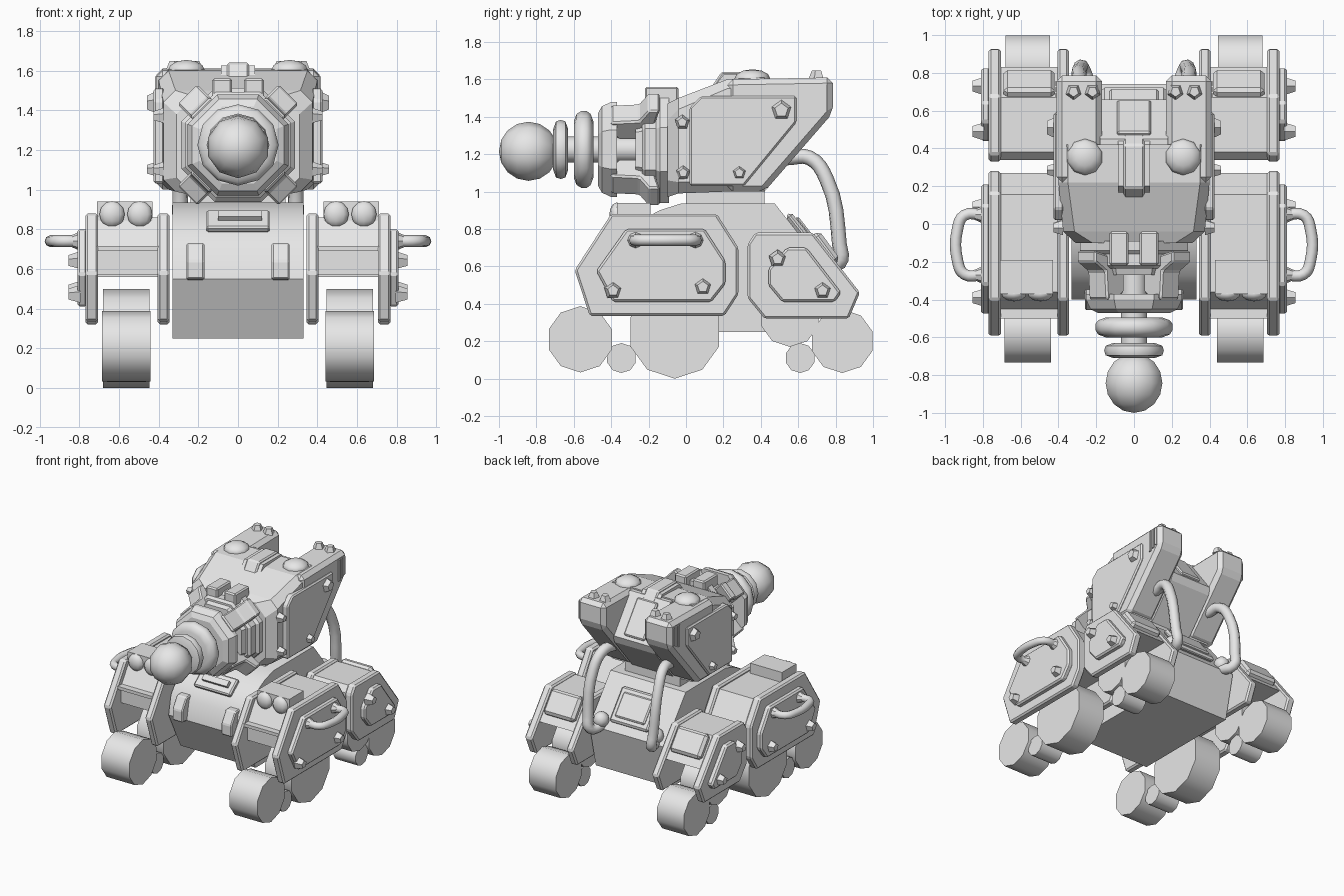
import bpy, bmesh, math
from mathutils import Vector, Matrix

if "Cube" in bpy.data.objects:
    bpy.data.objects.remove(bpy.data.objects["Cube"], do_unlink=True)

grey = bpy.data.materials.new("plain_grey")
grey.use_nodes = True
grey.diffuse_color = (0.8, 0.8, 0.8, 1)
grey.node_tree.nodes["Principled BSDF"].inputs["Base Color"].default_value = (0.8, 0.8, 0.8, 1)
AXIS = 1.225  # height of the gun axis


def finish(name, bm, bevel=0, smooth=None):
    bmesh.ops.recalc_face_normals(bm, faces=bm.faces[:])
    mesh = bpy.data.meshes.new(name)
    bm.to_mesh(mesh)
    bm.free()
    obj = bpy.data.objects.new(name, mesh)
    bpy.context.collection.objects.link(obj)
    mesh.materials.append(grey)
    if bevel:
        mod = obj.modifiers.new("bevel", "BEVEL")
        mod.width, mod.segments, mod.limit_method = bevel, 1, "ANGLE"
    if smooth:
        bpy.ops.object.select_all(action="DESELECT")
        obj.select_set(True)
        bpy.context.view_layer.objects.active = obj
        bpy.ops.object.shade_smooth_by_angle(angle=math.radians(smooth))
    return obj


def loft(name, rings, bevel=0, smooth=None):
    """Skin equal-length rings of points and cap both ends."""
    bm = bmesh.new()
    rows = [[bm.verts.new(p) for p in ring] for ring in rings]
    n = len(rows[0])
    for a, b in zip(rows, rows[1:]):
        for i in range(n):
            bm.faces.new((a[i], a[(i + 1) % n], b[(i + 1) % n], b[i]))
    bm.faces.new(rows[0])
    bm.faces.new(rows[-1][::-1])
    return finish(name, bm, bevel, smooth)


def prism(name, profile, x0, x1, bevel=0, smooth=None):
    """Side profile (y, z) extruded from x0 to x1."""
    return loft(name, [[(x, y, z) for y, z in profile] for x in (x0, x1)], bevel, smooth)


def box(name, x0, x1, y0, y1, z0, z1, bevel=0):
    return prism(name, [(y0, z0), (y1, z0), (y1, z1), (y0, z1)], x0, x1, bevel)


def slab(name, a, b, lift, x0, x1, sink=0.02, bevel=0):
    """Plate lying on the sloping line a-b of a side profile."""
    a, b = Vector(a), Vector(b)
    n = Vector((a.y - b.y, b.x - a.x)).normalized()
    return prism(name, [a - n * sink, b - n * sink, b + n * lift, a + n * lift], x0, x1, bevel)


def rivet(name, pos, direction, r, h, sides=5):
    rot = Vector(direction).to_track_quat("Z", "Y").to_matrix().to_4x4()
    bm = bmesh.new()
    bmesh.ops.create_cone(bm, cap_ends=True, segments=sides, radius1=r, radius2=r * 0.6,
                          depth=h, matrix=Matrix.Translation(pos) @ rot)
    return finish(name, bm)


def turned(name, profile, sides, turn=0, smooth=40):
    """Rings of (y, radius) around the gun axis."""
    rings = []
    for y, r in profile:
        rings.append([(r * math.cos(t), y, AXIS + r * math.sin(t))
                      for t in (math.tau * (i + turn) / sides for i in range(sides))])
    return loft(name, rings, 0, smooth)


def wheel(name, s, y, z, r, x0, x1, sides=10):
    pts = [(y + r * math.sin(math.tau * i / sides), z - r * math.cos(math.tau * i / sides))
           for i in range(sides)]
    return prism(name, pts, s * x0, s * x1, 0, 40)


def ball(name, pos, r, scale=(1, 1, 1), u=10, v=6, rot=Matrix()):
    bm = bmesh.new()
    bmesh.ops.create_uvsphere(bm, u_segments=u, v_segments=v, radius=r,
                              matrix=Matrix.Translation(pos) @ Matrix.Diagonal((*scale, 1)) @ rot)
    return finish(name, bm, 0, 60)


def tube(name, points, r):
    curve = bpy.data.curves.new(name, "CURVE")
    curve.dimensions = "3D"
    curve.bevel_depth, curve.bevel_resolution, curve.use_fill_caps = r, 2, True
    curve.resolution_u = 4
    spline = curve.splines.new("BEZIER")
    spline.bezier_points.add(len(points) - 1)
    for bp, p in zip(spline.bezier_points, points):
        bp.co = p
        bp.handle_left_type = bp.handle_right_type = "AUTO"
    obj = bpy.data.objects.new(name, curve)
    bpy.context.collection.objects.link(obj)
    curve.materials.append(grey)


# Hull with front vent and rear hatch
prism("hull", [(-0.25, 0.25), (-0.40, 0.55), (-0.37, 0.70), (-0.27, 0.83), (-0.14, 0.90), (-0.03, 0.935),
               (0.475, 0.935), (0.74, 0.60), (0.66, 0.25)], -0.33, 0.33, 0, 35)
slab("front_vent", (-0.20, 0.87), (-0.31, 0.78), -0.04, -0.16, 0.16, -0.0, 0.01).location = (0, 0, 0)
slab("front_vent_slot", (-0.285, 0.83), (-0.25, 0.86), 0.045, -0.10, 0.12)
slab("rear_hatch", (0.53, 0.866), (0.70, 0.651), 0.0, -0.17, 0.17, -0.04, 0.015)
slab("rear_hatch_screen", (0.555, 0.834), (0.675, 0.683), 0.055, -0.13, 0.13, 0, 0.01)
box("turret_ring", -0.24, 0.24, 0.0, 0.42, 0.92, 1.02)

front_plate = [(-0.595, 0.58), (-0.40, 0.88), (0.165, 0.88), (0.28, 0.70), (0.28, 0.45), (0.205, 0.335), (-0.515, 0.335)]
front_armor = [(-0.48, 0.575), (-0.32, 0.80), (0.10, 0.80), (0.21, 0.63), (0.21, 0.505), (0.135, 0.41), (-0.39, 0.41)]
front_arch = [(-0.46, 0.57), (-0.46, 0.70), (-0.36, 0.86), (0.155, 0.86), (0.27, 0.69), (0.27, 0.57)]
rear_plate = [(0.33, 0.72), (0.37, 0.78), (0.68, 0.78), (0.93, 0.46), (0.87, 0.32), (0.42, 0.32), (0.33, 0.43)]
rear_armor = [(0.44, 0.585), (0.54, 0.70), (0.645, 0.70), (0.83, 0.46), (0.795, 0.41), (0.515, 0.41), (0.44, 0.50)]
rear_arch = [(0.34, 0.56), (0.34, 0.72), (0.38, 0.765), (0.67, 0.765), (0.83, 0.56)]

for s, side in ((1, "left"), (-1, "right")):
    # Fenders: two plates, an arch between them and raised armor
    for part, plate, armor, arch in (("front", front_plate, front_armor, front_arch),
                                     ("rear", rear_plate, rear_armor, rear_arch)):
        tag = f"{side}_{part}"
        prism(tag + "_outer_fender", plate, s * 0.705, s * 0.77, 0.012)
        prism(tag + "_inner_fender", plate, s * 0.345, s * 0.405, 0.012)
        prism(tag + "_fender_arch", arch, s * 0.39, s * 0.72)
        prism(tag + "_fender_armor", armor, s * 0.76, s * 0.81, 0.012)
    box(side + "_arch_lip", s * 0.40, s * 0.71, -0.50, -0.45, 0.69, 0.715)
    slab(side + "_rear_fender_pad", (0.675, 0.765), (0.79, 0.61), 0.045, s * 0.42, s * 0.69, 0.02, 0.02)
    for y, z in ((-0.39, 0.47), (0.09, 0.49), (0.49, 0.64), (0.73, 0.47)):
        rivet(side + "_fender_rivet", (s * 0.825, y, z), (s, 0, 0), 0.05, 0.06)
    # Grab handle
    tube(side + "_handle", [(s * x, y, 0.74) for x, y in
         ((0.80, -0.27), (0.90, -0.265), (0.935, -0.19), (0.935, -0.03), (0.90, 0.045), (0.80, 0.05))], 0.03)
    for y in (-0.27, 0.05):
        rivet(side + "_handle_foot", (s * 0.825, y, 0.74), (s, 0, 0), 0.045, 0.04, 8)
    # Headlamps
    box(side + "_lamp_box", s * 0.43, s * 0.71, -0.37, -0.19, 0.80, 0.94)
    for x in (0.495, 0.635):
        ball(side + "_headlamp", (s * x, -0.37, 0.875), 0.067, (1, 0.6, 1))
    # Running gear
    for y, z, r, w in ((-0.565, 0.21, 0.177, 0.005), (-0.06, 0.25, 0.25, 0), (0.555, 0.33, 0.16, 0),
                       (0.835, 0.2, 0.17, 0), (-0.345, 0.11, 0.08, -0.02), (0.61, 0.11, 0.08, -0.02)):
        wheel(side + "_wheel", s, y, z, r, 0.445 - w, 0.68 + w)
    # Tow hooks on the prow
    prism(side + "_tow_hook", [(-0.36, 0.54), (-0.455, 0.55), (-0.455, 0.64), (-0.40, 0.73), (-0.33, 0.73)],
          s * 0.17, s * 0.26, 0.008)
    # Rear turret pods with vents and bolts
    prism(side + "_pod", [(0.22, 1.0), (0.42, 1.0), (0.785, 1.42), (0.785, 1.61), (0.22, 1.60)],
          s * 0.17, s * 0.41, 0.03)
    prism(side + "_turret_armor", [(0.02, 1.03), (0.31, 1.03), (0.59, 1.37), (0.59, 1.51), (0.08, 1.51), (0.02, 1.45)],
          s * 0.37, s * 0.425, 0.01)
    for i in range(3):
        y = 0.67 + i * 0.032
        box(side + "_vent_slat", s * 0.40, s * 0.418, y, y + 0.02, 1.40 + i * 0.015, 1.57)
    for x in (0.22, 0.32):
        rivet(side + "_pod_bolt", (s * x, 0.70, 1.625), (0, 0, 1), 0.045, 0.045)
    for x, y, z, r in ((0.435, 0.51, 1.435, 0.062), (0.40, -0.02, 1.37, 0.042),
                       (0.40, -0.015, 1.10, 0.04), (0.435, 0.285, 1.10, 0.04)):
        rivet(side + "_turret_rivet", (s * x, y, z), (s, 0, 0), r, 0.05)
    ball(side + "_roof_dome", (s * 0.26, 0.355, 1.60), 0.098, (1, 1, 0.55), 10, 6)
    box(side + "_gun_clamp", s * 0.03, s * 0.13, -0.22, -0.04, 1.46, 1.56, 0.01)
    # Coolant hoses from the pods to the hull
    tube(side + "_hose", [(s * x, y, z) for x, y, z in
         ((0.25, 0.54, 1.18), (0.265, 0.66, 1.18), (0.285, 0.75, 1.07), (0.285, 0.82, 0.72),
          (0.27, 0.82, 0.62), (0.23, 0.70, 0.62))], 0.04)
    ball(side + "_hose_socket", (s * 0.24, 0.72, 0.66), 0.06)


# Turret body: chamfered sections widening toward the back
def section(y, w, z0, z1, c):
    half = [(w - c, z0), (w, z0 + c), (w, z1 - c), (w - c, z1)]
    return [(x, y, z) for x, z in half] + [(-x, y, z) for x, z in half[::-1]]


loft("turret_body", [section(-0.10, 0.31, 0.97, 1.47, 0.09), section(-0.04, 0.375, 0.99, 1.50, 0.06),
                     section(0.22, 0.40, 1.0, 1.60, 0.05), section(0.42, 0.40, 1.0, 1.61, 0.05)])
prism("turret_back", [(0.35, 1.0), (0.42, 1.0), (0.64, 1.26), (0.66, 1.32), (0.45, 1.60), (0.35, 1.60)], -0.18, 0.18)
slab("turret_back_panel", (0.47, 1.573), (0.645, 1.34), 0.02, -0.09, 0.09, 0.01, 0.01)
prism("roof_handle", [(0.13, 1.55), (0.19, 1.64), (0.42, 1.64), (0.49, 1.55), (0.49, 1.52), (0.13, 1.5)],
      -0.055, 0.055, 0.01)
for x in (-0.07, 0.07):
    prism("roof_handle_rail", [(0.15, 1.56), (0.2, 1.625), (0.42, 1.625), (0.48, 1.55)], x - 0.015, x + 0.015)

# Gun: collar, cage, rings and ball muzzle
turned("gun_collar", [(-0.235, 0.27), (-0.22, 0.29), (-0.16, 0.29), (-0.14, 0.31), (-0.09, 0.31)], 8, 0.5, 20)
turned("gun_core", [(-0.80, 0.07), (-0.2, 0.07)], 12)
turned("cage_back", [(-0.27, 0.24), (-0.22, 0.26)], 8, 0.5, 20)
for i in range(4):
    a = math.radians(45 + 90 * i)
    m = Matrix.Translation((0, 0, AXIS)) @ Matrix.Rotation(a, 4, "Y")
    bar = prism("cage_bar", [(-0.40, 0.20), (-0.36, 0.14), (-0.26, 0.14), (-0.18, 0.2), (-0.14, 0.36), (-0.20, 0.36),
                             (-0.25, 0.28), (-0.40, 0.27)], -0.07, 0.07, 0.01)
    bar.matrix_world = m
turned("cage_ring", [(-0.47, 0.21), (-0.45, 0.25), (-0.40, 0.275), (-0.37, 0.275), (-0.37, 0.15)], 8, 0.5, 20)
turned("large_ring", [(-0.60, 0.15), (-0.585, 0.19), (-0.56, 0.205), (-0.53, 0.205), (-0.51, 0.19), (-0.495, 0.15)], 12)
turned("small_ring", [(-0.71, 0.11), (-0.695, 0.15), (-0.67, 0.158), (-0.645, 0.15), (-0.63, 0.11)], 12)
ball("muzzle_ball", (0, -0.842, 1.215), 0.158, (1, 1, 1), 10, 8, Matrix.Rotation(math.pi / 2, 4, "X"))
